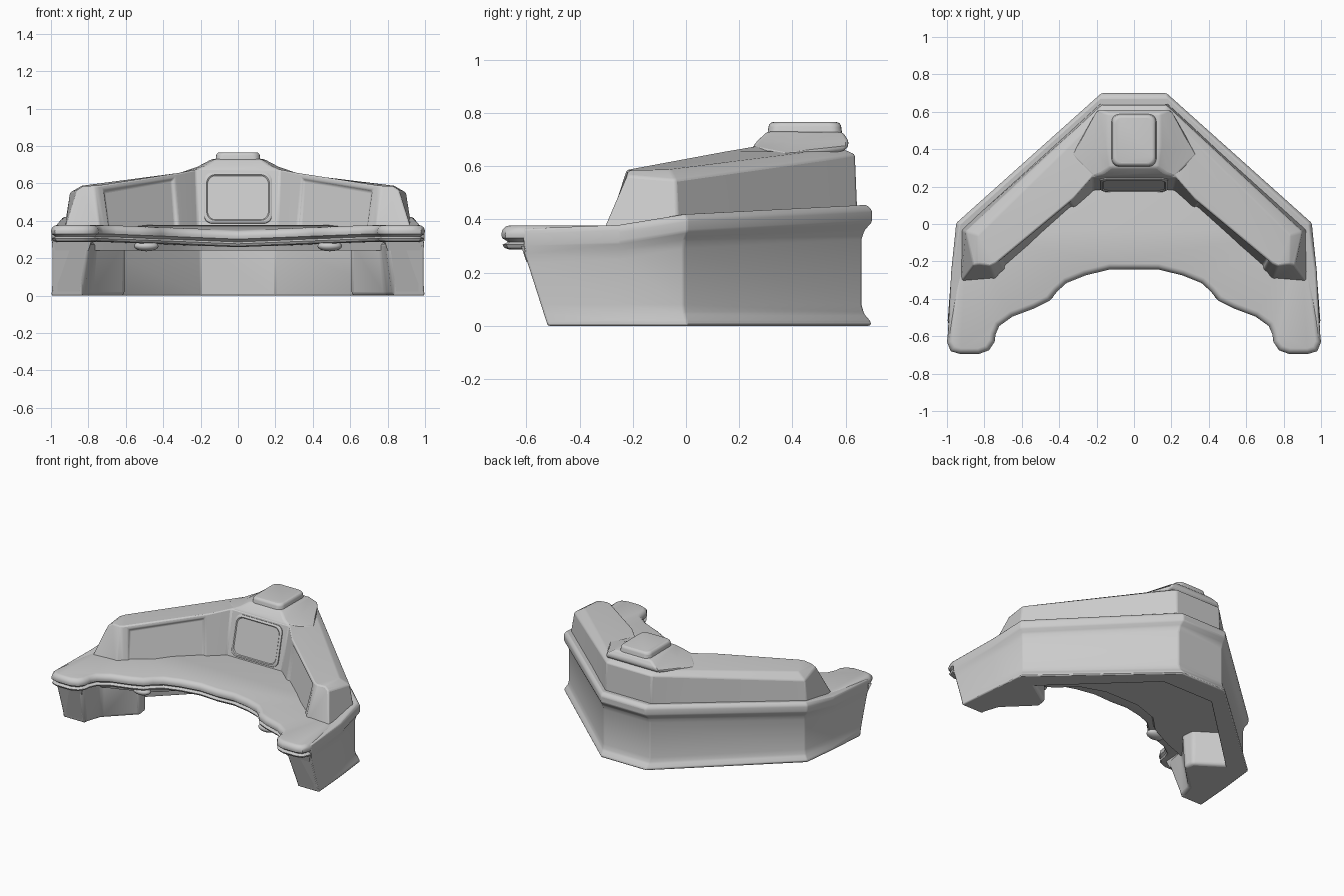
import bpy, bmesh, math
from mathutils import Vector

if "Cube" in bpy.data.objects:
    bpy.data.objects.remove(bpy.data.objects["Cube"])


def loft(name, rings, bevel=0.015, segs=3, panels=None):
    """Skin closed rings of points, cap both ends, soften the edges."""
    bm = bmesh.new()
    vs = [[bm.verts.new(p) for p in r] for r in rings]
    n = len(rings[0])
    picked = []
    for i in range(len(vs) - 1):
        for j in range(n):
            k = (j + 1) % n
            f = bm.faces.new((vs[i][j], vs[i][k], vs[i + 1][k], vs[i + 1][j]))
            if panels and (i, j) in panels:
                picked.append(f)
    bm.faces.new(vs[0])
    bm.faces.new(vs[-1])
    bmesh.ops.recalc_face_normals(bm, faces=bm.faces)
    if picked:
        bmesh.ops.inset_individual(bm, faces=picked, thickness=0.035)
        bmesh.ops.inset_individual(bm, faces=picked, thickness=0.015, depth=-0.015)
    me = bpy.data.meshes.new(name)
    bm.to_mesh(me)
    bm.free()
    ob = bpy.data.objects.new(name, me)
    bpy.context.collection.objects.link(ob)
    if bevel:
        b = ob.modifiers.new("soften", 'BEVEL')
        b.width, b.segments, b.limit_method = bevel, segs, 'ANGLE'
        b.angle_limit = math.radians(20)
    smooth(ob)
    return ob


def smooth(ob):
    bpy.ops.object.select_all(action='DESELECT')
    ob.select_set(True)
    bpy.context.view_layer.objects.active = ob
    bpy.ops.object.shade_smooth_by_angle(angle=math.radians(40))


def flip(ring):
    return [(-p[0],) + tuple(p[1:]) for p in ring]


def both(half):
    """Half outline from front centre to back centre -> full outline."""
    return half + flip([p for p in reversed(half) if p[0] > 0])


def offset(pts, d):
    """Grow (d > 0) a counter-clockwise outline."""
    out, n = [], len(pts)
    for i in range(n):
        a, p, c = (Vector(pts[k % n]) for k in (i - 1, i, i + 1))
        e, g = (p - a).normalized(), (c - p).normalized()
        m = Vector((e.y + g.y, -e.x - g.x)).normalized()
        q = p + m * d / max(0.6, m.dot(Vector((e.y, -e.x))))
        out.append((q.x, q.y))
    return out


def rounded(w, h, r, cx=0, cy=0):
    """Rounded rectangle outline."""
    pts = []
    for k, (sx, sy) in enumerate([(1, 1), (-1, 1), (-1, -1), (1, -1)]):
        for s in range(6):
            a = math.pi / 2 * (k + s / 5)
            pts.append((cx + sx * (w - r) + r * math.cos(a), cy + sy * (h - r) + r * math.sin(a)))
    return pts


# Base wall: section with bottom flare and top ledge, swept round the back
half = []
for o, i, f, zt, shear in [((.18, .66), (.20, .53), 1, .455, 0),
                           ((.92, -.01), (.82, -.06), .85, .42, 0),
                           ((.965, -.25), (.85, -.27), .3, .38, 0),
                           ((.993, -.52), (.83, -.52), .1, .366, -.32)]:
    o, i = Vector(o), Vector(i)
    d, t = (o - i).normalized(), (o - i).length
    prof = [(-t, 0), (.036 * f, 0), (.036 * f, .015), (.01 * f, .045), (0, .08), (0, zt - .13),
            (.012 * f, zt - .095), (.04 * f, zt - .065), (.04 * f, zt - .02), (.02 * f, zt),
            (-.07, zt - .005), (-t, .29)]
    half.append([(o.x + d.x * a, o.y + d.y * a + shear * min(z, .29), z) for a, z in prof])
loft("base_wall", [flip(r) for r in reversed(half)] + half, .01, 2)

# Desk deck with a grooved lip along its edge
outline = both([(0, -.243), (.13, -.243), (.26, -.275), (.36, -.315), (.41, -.36), (.45, -.41),
                (.53, -.45), (.65, -.495), (.72, -.545), (.74, -.59), (.745, -.63), (.775, -.675),
                (.83, -.695), (.93, -.695), (.98, -.68), (1.0, -.63), (.985, -.5), (.92, -.02),
                (.17, .63), (0, .63)])
rings = []
for d, z in [(-.03, .287), (-.012, .293), (-.005, .305), (-.025, .315),
             (-.02, .32), (-.003, .33), (0, .345), (-.005, .362), (-.018, .374), (-.03, .377)]:
    rings.append([(x, y, z - (.028 * max(0, 1 - abs(x) / .7) if y < 0 else 0))
                  for x, y in offset(outline, d)])
loft("desk_deck", rings, 0)

# Thicker underside set back from the lip
under = both([(0, -.12), (.13, -.12), (.31, -.18), (.42, -.29), (.6, -.38), (.79, -.45), (.80, -.60),
              (.975, -.60), (.96, -.48), (.90, -.03), (.17, .62), (0, .62)])
loft("deck_underside", [[(x, y, .24) for x, y in under],
                        [(x, y, .30) for x, y in offset(under, .02)]], 0)

# Leg pedestals under the wing tips and small knobs below the lip
low = [(.985, -.52), (.83, -.52), (.79, -.40), (.605, -.22), (.615, -.15), (.84, 0), (.92, -.04)]
top = [(.985, -.61), (.79, -.61), (.76, -.44), (.605, -.24), (.615, -.15), (.84, 0), (.92, -.04)]
for s, side in ((1, "right"), (-1, "left")):
    loft("leg_pedestal_" + side, [[(s * x, y, z) for x, y in p] for p, z in ((low, 0), (top, .285))], .02)
    bpy.ops.mesh.primitive_uv_sphere_add(segments=20, ring_count=10, radius=1, location=(s * .49, -.37, .265))
    knob = bpy.context.object
    knob.name = "under_knob_" + side
    knob.scale = (.065, .045, .028)
    smooth(knob)

# Raised console: outer bottom, shoulder, outer top, inner top, inner bottom
half = [
    [(.18, .645, .40), (.175, .635, .645), (.165, .59, .665), (.225, .25, .675), (.215, .17, .33)],
    [(.31, .526, .396), (.305, .514, .628), (.285, .478, .655), (.325, .135, .655), (.295, .10, .33)],
    [(.925, -.03, .38), (.90, -.04, .55), (.835, -.06, .588), (.74, -.21, .590), (.705, -.265, .33)],
    [(.925, -.31, .36), (.86, -.222, .565), (.83, -.212, .585), (.77, -.225, .585), (.735, -.305, .33)]]
loft("raised_console", [flip(r) for r in reversed(half)] + half, .02, 3, {(1, 3), (5, 3)})

# Central hood: skirt blending into the wings, overhanging rear rim, slope up to the cap
skirt = both([(0, .25, .65), (.225, .25, .65), (.35, .36, .61), (.19, .565, .645), (0, .565, .645)])
rim = both([(0, .25, .672), (.22, .25, .672), (.335, .37, .648), (.20, .608, .668), (0, .608, .668)])
mid = both([(0, .268, .695), (.175, .268, .695), (.215, .40, .69), (.19, .612, .695), (0, .612, .695)])
crown = both([(0, .305, .73), (.125, .305, .73), (.14, .42, .73), (.14, .59, .728), (0, .59, .728)])
loft("central_hood", [skirt, rim, mid, crown], .016)

# Rounded cap on the hood
loft("top_cap", [[(x, y, z) for x, y in rounded(w, h, .04, 0, .447)]
                 for w, h, z in ((.122, .142, .71), (.116, .136, .755), (.106, .126, .766))], .006, 2)

# Central screen leaning back on the console front, with a shallow inset
rings = []
for w, h, d in ((.182, .14, -.02), (.182, .14, .006), (.174, .132, .012), (.168, .126, .012), (.163, .121, .006)):
    rings.append([(x, .213 + v * .235 - d * .97, .522 + v * .97 + d * .235)
                  for x, v in rounded(w, h, .045)])
loft("central_screen", rings, 0)
